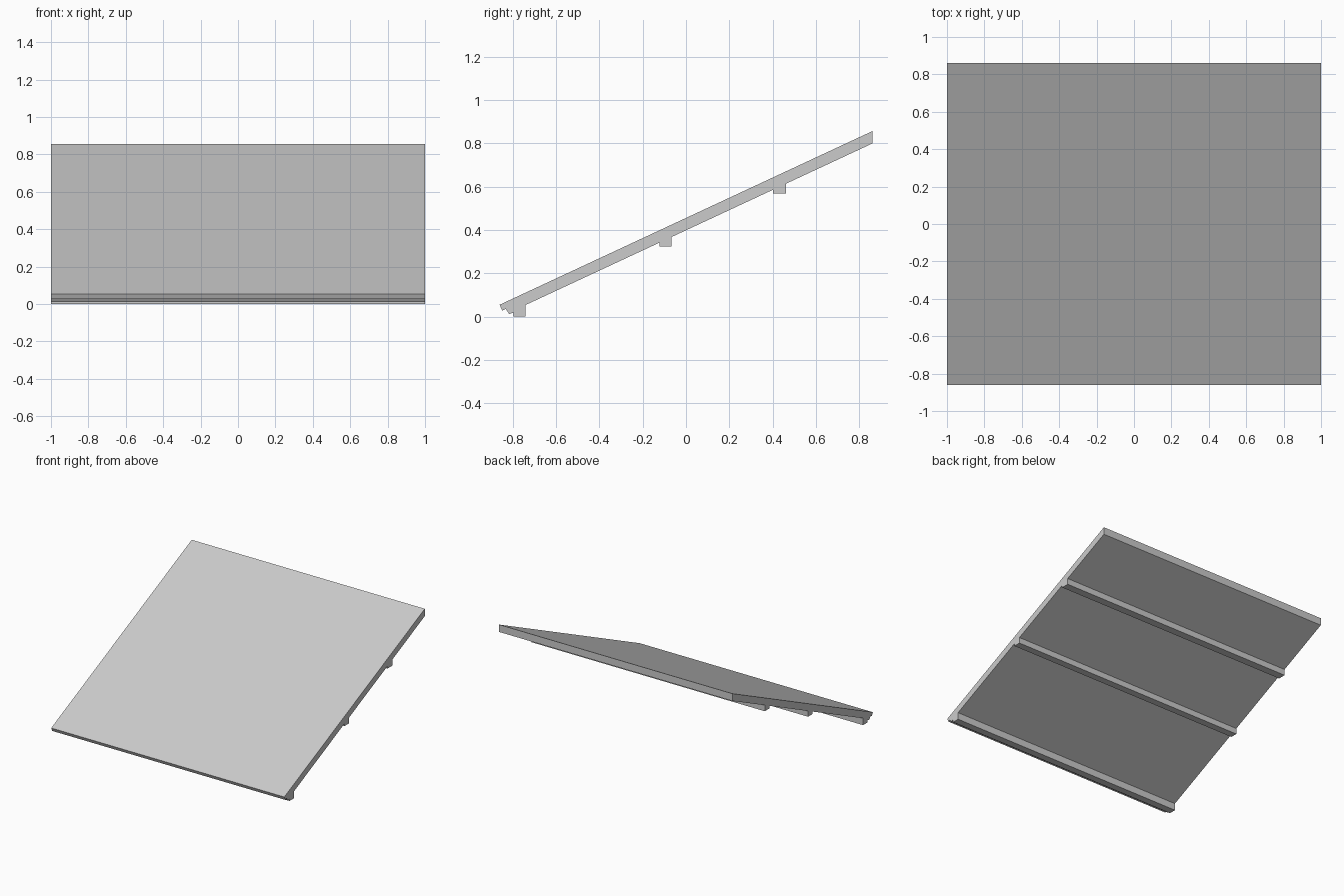
import bpy
import bmesh

cube = bpy.data.objects.get("Cube")
if cube:
    bpy.data.objects.remove(cube, do_unlink=True)

HALF_WIDTH, HALF_DEPTH = 1.0, 0.861
LOW, HIGH, THICK = 0.055, 0.857, 0.057
SLOPE = (HIGH - LOW) / (2 * HALF_DEPTH)


def underside(y):
    return LOW - THICK + SLOPE * (y + HALF_DEPTH)


# Side profile: sloped top, upright rear edge, then the underside back to front
profile = [(-HALF_DEPTH, LOW), (HALF_DEPTH, HIGH), (HALF_DEPTH, HIGH - THICK)]

# Square battens under the slope: rear side, front side, bottom height
for rear, front, bottom in [(0.463, 0.403, 0.568), (-0.067, -0.122, 0.323)]:
    profile += [(rear, underside(rear)), (rear, bottom),
                (front, bottom), (front, underside(front))]

# Eave batten and stepped drip edge
profile += [(-0.742, underside(-0.742)), (-0.742, 0), (-0.797, 0),
            (-0.797, 0.019), (-0.817, 0.012), (-0.833, 0.036), (-0.849, 0.028)]

# Extrude the profile across the full width
bm = bmesh.new()
side = bm.faces.new([bm.verts.new((-HALF_WIDTH, y, z)) for y, z in profile])
result = bmesh.ops.extrude_face_region(bm, geom=[side], use_keep_orig=True)
moved = [v for v in result["geom"] if isinstance(v, bmesh.types.BMVert)]
bmesh.ops.translate(bm, verts=moved, vec=(2 * HALF_WIDTH, 0, 0))
bmesh.ops.recalc_face_normals(bm, faces=bm.faces)
mesh = bpy.data.meshes.new("sloped_panel")
bm.to_mesh(mesh)
bm.free()

# Plain grey material
grey = bpy.data.materials.new("light_grey")
grey.use_nodes = True
color = (0.6, 0.6, 0.6, 1)
grey.diffuse_color = color
grey.node_tree.nodes["Principled BSDF"].inputs["Base Color"].default_value = color
mesh.materials.append(grey)

panel = bpy.data.objects.new("sloped_panel_with_battens", mesh)
bpy.context.collection.objects.link(panel)
